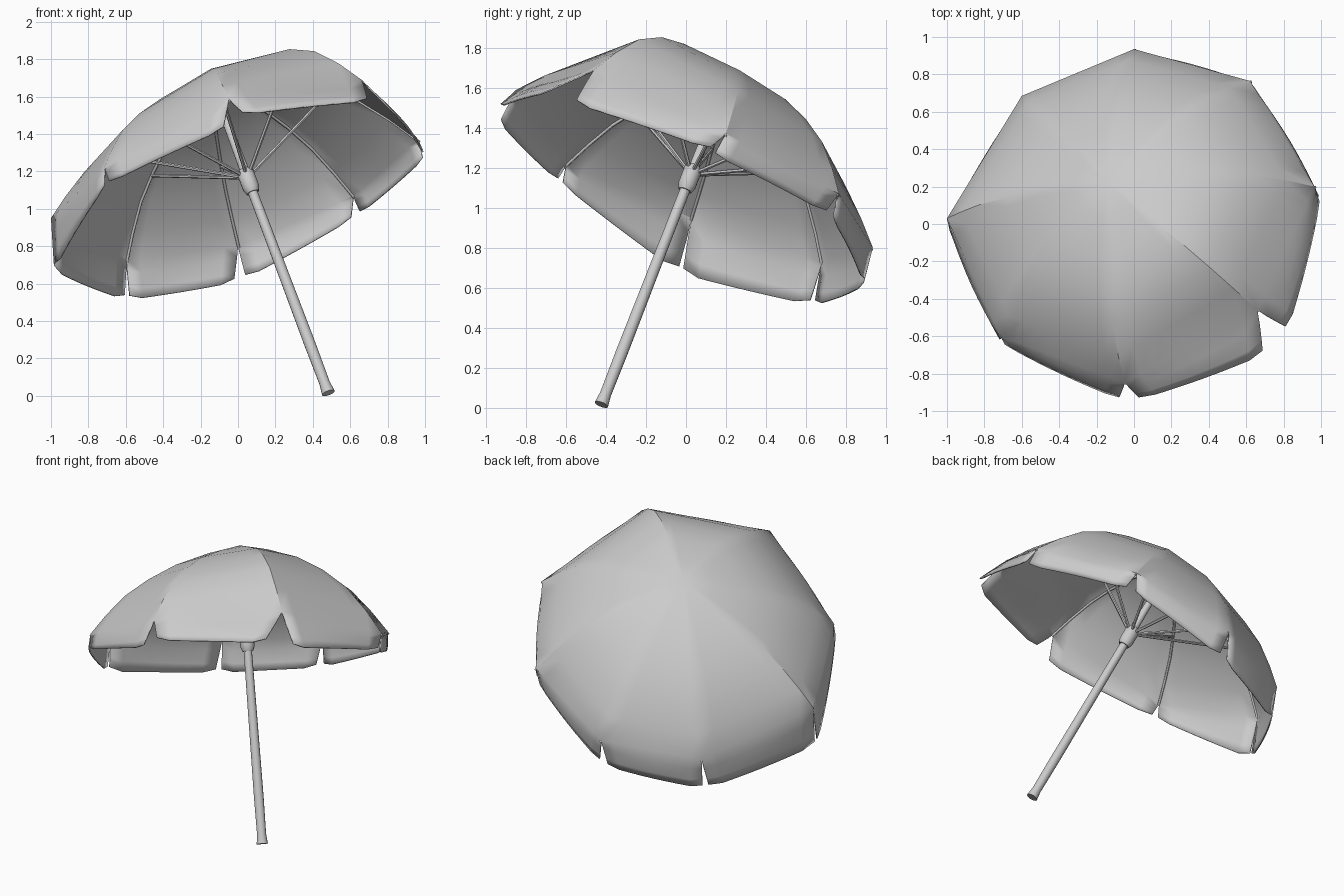
import bpy, bmesh, math
from mathutils import Vector

if "Cube" in bpy.data.objects:
    bpy.data.objects.remove(bpy.data.objects["Cube"])

fabric = bpy.data.materials.new("pale_grey")
fabric.diffuse_color = (0.6, 0.6, 0.6, 1)
fabric.use_nodes = True
fabric.node_tree.nodes["Principled BSDF"].inputs["Base Color"].default_value = fabric.diffuse_color

foot = Vector((0.483, -0.423, 0.015))
hub = Vector((0.05, 0.025, 1.165))
axis = (hub - foot).normalized()
apex = hub + axis * 0.58

# rib tips and the hanging valance corner below each, clockwise from the back
tips = [Vector(p) for p in ((0, .935, .8), (.62, .765, 1.07), (.965, .2, 1.37), (.66, -.46, 1.69),
                            (-.05, -.85, 1.59), (-.715, -.6, 1.22), (-1, .03, .95), (-.6, .685, .73))]
hems = [Vector(p) for p in ((.01, .9, .61), (.64, .73, .96), (1.0, .13, 1.27), (.8, -.66, 1.54),
                            (-.03, -.96, 1.45), (-.71, -.64, 1.13), (-.99, -.03, .67), (-.6, .64, .51))]
# half width of the notch at each rib, and how far the rib bows up or sags
notch = (.05, .05, .02, .12, .07, .03, .02, .03)
bow = (-.02, 0, .02, .075, .025, 0, -.01, -.01)
# extra height of each flap's lower edge
lift = (0, 0, .02, .05, 0, 0, 0, 0)
# rib curve: fraction of reach, fraction of drop
profile = [(0, 0), (.2, .07), (.42, .19), (.6, .35), (.76, .54), (.89, .77), (1, 1)]


def rib_point(i, reach, drop):
    d = tips[i] - apex
    along = axis * d.dot(axis)
    return apex + (d - along) * reach + along * drop + axis * bow[i] * math.sin(math.pi * reach ** 1.8)


def finish(obj, angle=40):
    obj.data.materials.append(fabric)
    bpy.ops.object.select_all(action='DESELECT')
    obj.select_set(True)
    bpy.context.view_layer.objects.active = obj
    bpy.ops.object.shade_smooth_by_angle(angle=math.radians(angle))


def mesh_object(name, bm):
    bmesh.ops.remove_doubles(bm, verts=bm.verts, dist=0.0005)
    me = bpy.data.meshes.new(name)
    bm.to_mesh(me)
    bm.free()
    obj = bpy.data.objects.new(name, me)
    bpy.context.collection.objects.link(obj)
    return obj


def grid_faces(bm, rows):
    for top, low in zip(rows, rows[1:]):
        tv = [bm.verts.new(p) for p in top]
        lv = [bm.verts.new(p) for p in low]
        for k in range(len(tv) - 1):
            quad = [tv[k], tv[k + 1], lv[k + 1], lv[k]]
            if (tv[k].co - tv[k + 1].co).length < 1e-5:
                quad.pop(1)
            bm.faces.new(quad)


def rod(name, sections, sides=8):
    """Round rod through (point, radius) sections."""
    bm = bmesh.new()
    direction = (sections[-1][0] - sections[0][0]).normalized()
    side = direction.orthogonal().normalized()
    up = direction.cross(side)
    rings = []
    for p, r in sections:
        rings.append([bm.verts.new(p + (side * math.cos(a) + up * math.sin(a)) * r)
                      for a in (2 * math.pi * k / sides for k in range(sides))])
    for a, b in zip(rings, rings[1:]):
        for k in range(sides):
            n = (k + 1) % sides
            bm.faces.new((a[k], a[n], b[n], b[k]))
    bm.faces.new(rings[0][::-1])
    bm.faces.new(rings[-1])
    obj = mesh_object(name, bm)
    finish(obj)
    return obj


# canopy: eight panels, each with a hanging flap notched at the ribs
bm = bmesh.new()
N = 8
us = [k / N for k in range(N + 1)]
for i in range(8):
    j = (i + 1) % 8
    rows = []
    for reach, drop in profile:
        a, b = rib_point(i, reach, drop), rib_point(j, reach, drop)
        rows.append([a.lerp(b, u) for u in us])
    grid_faces(bm, rows)
    rim = rows[-1]
    out = (tips[i] + tips[j]) / 2 - apex
    out = (out - axis * out.dot(axis)).normalized()
    flap = [rim]
    for depth in (.35, .75, 1):
        row = []
        for k, u in enumerate(us):
            w = notch[i] * depth + u * (1 - (notch[i] + notch[j]) * depth)
            d = depth * (.9 if k in (0, N) else 1)
            p = tips[i].lerp(tips[j], w).lerp(hems[i].lerp(hems[j], w), d)
            p.z += lift[i] * depth
            row.append(p + out * .02 * math.sin(math.pi * depth * .8) * math.sin(math.pi * u))
        flap.append(row)
    grid_faces(bm, flap)
canopy = mesh_object("canopy", bm)
finish(canopy, 30)
solid = canopy.modifiers.new("cloth_thickness", 'SOLIDIFY')
solid.thickness = 0.008
solid.offset = -1

# ribs under the seams and stretchers out from the hub
for i in range(8):
    pts = [rib_point(i, r, d) - axis * .016 for r, d in profile]
    curve = bpy.data.curves.new("rib", 'CURVE')
    curve.dimensions = '3D'
    curve.bevel_depth = .008
    curve.bevel_resolution = 1
    spline = curve.splines.new('POLY')
    spline.points.add(len(pts) - 1)
    for sp, p in zip(spline.points, pts):
        sp.co = (*p, 1)
    curve.materials.append(fabric)
    bpy.context.collection.objects.link(bpy.data.objects.new("rib", curve))
    end = rib_point(i, .62, .37) - axis * .02
    rod("stretcher", [(hub, .01), (end, .009)], 6)

# pole with flared foot
rod("pole", [(foot, .036), (foot + axis * .06, .029), (foot + axis * .3, .031),
             (hub, .026), (apex - axis * .01, .018)], 12)
# sliding hub
rod("hub", [(hub - axis * .09, .034), (hub - axis * .06, .046),
            (hub + axis * .03, .046), (hub + axis * .05, .03)], 12)
